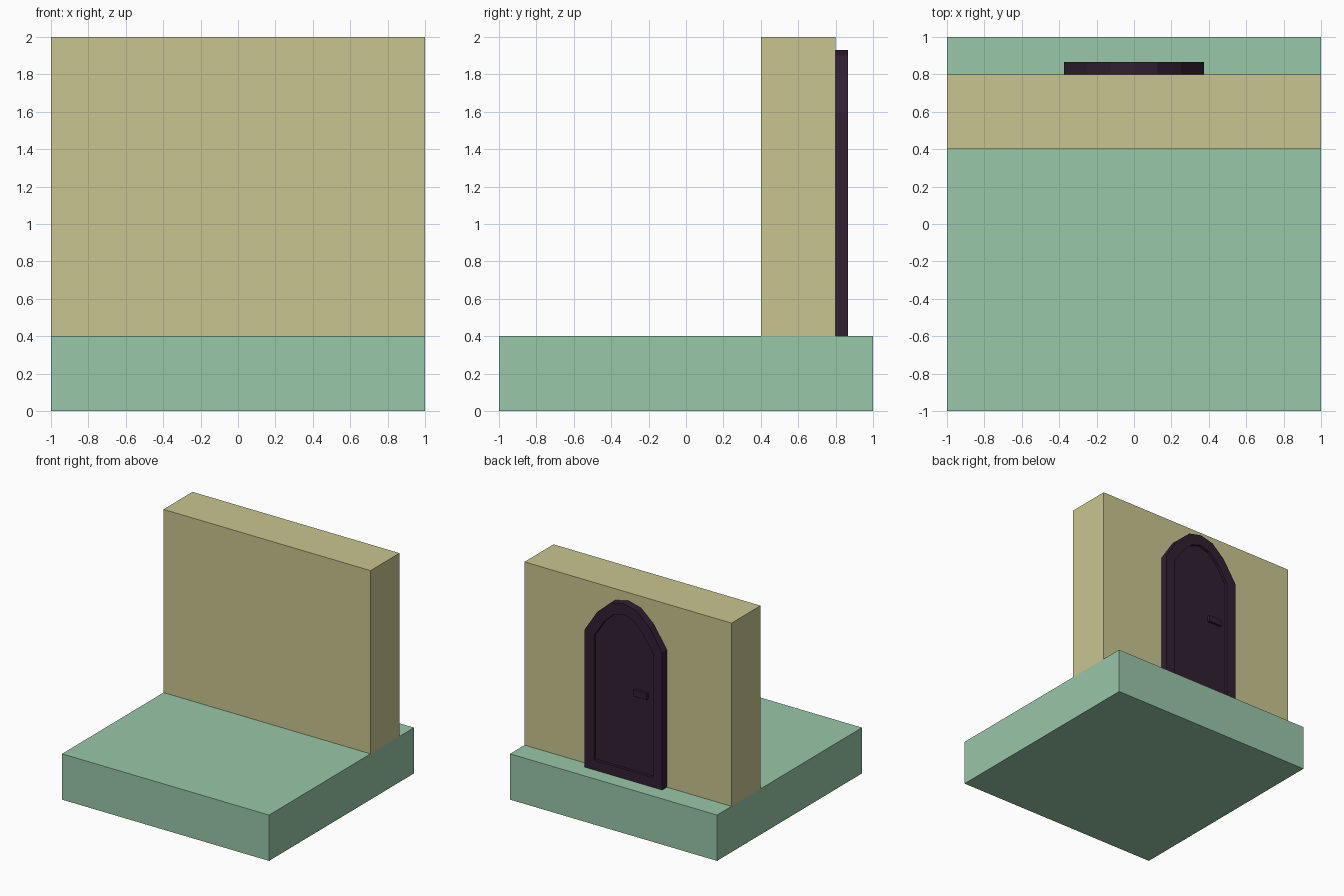
import bpy, bmesh

if "Cube" in bpy.data.objects:
    bpy.data.objects.remove(bpy.data.objects["Cube"])


def material(name, r, g, b):
    def lin(c):
        c /= 255
        return c / 12.92 if c <= 0.04045 else ((c + 0.055) / 1.055) ** 2.4
    m = bpy.data.materials.new(name)
    m.diffuse_color = (lin(r), lin(g), lin(b), 1)
    m.use_nodes = True
    m.node_tree.nodes["Principled BSDF"].inputs["Base Color"].default_value = m.diffuse_color
    return m


def finish(name, bm, mat):
    bmesh.ops.recalc_face_normals(bm, faces=bm.faces)
    me = bpy.data.meshes.new(name)
    bm.to_mesh(me)
    bm.free()
    me.materials.append(mat)
    ob = bpy.data.objects.new(name, me)
    bpy.context.collection.objects.link(ob)
    return ob


def box(name, lo, hi, mat):
    bm = bmesh.new()
    bmesh.ops.create_cube(bm, size=1)
    for v in bm.verts:
        for i in range(3):
            v.co[i] = lo[i] if v.co[i] < 0 else hi[i]
    return finish(name, bm, mat)


def arch(half, bottom):
    # mirror the right half of an arched outline, apex at x = 0
    return [(x, z) for x, z in [(half[0][0], bottom)] + half] + \
           [(-x, z) for x, z in half[-2::-1] + [(half[0][0], bottom)]]


green = material("pale green", 152, 199, 168)
tan = material("tan", 201, 197, 144)
plum = material("dark plum", 50, 31, 50)

# floor slab and wall
box("floor", (-1, -1, 0), (1, 1, 0.4), green)
box("wall", (-1, 0.4, 0.4), (1, 0.8, 2), tan)

# arched door: outer frame with a recessed panel
outer = arch([(0.375, 1.6), (0.25, 1.79), (0.125, 1.9), (0, 1.93)], 0.4)
inner = arch([(0.285, 1.57), (0.19, 1.715), (0.095, 1.805), (0, 1.835)], 0.485)
bm = bmesh.new()
rings = [[bm.verts.new((x, y, z)) for x, z in pts]
         for pts, y in ((outer, 0.8), (outer, 0.865), (inner, 0.865), (inner, 0.84))]
n = len(outer)
for a, b in zip(rings, rings[1:]):
    for i in range(n):
        j = (i + 1) % n
        bm.faces.new((a[i], a[j], b[j], b[i]))
bm.faces.new(rings[0])
bm.faces.new(rings[-1])
finish("door", bm, plum)

# handle
box("door_handle", (-0.225, 0.84, 1.145), (-0.095, 0.864, 1.2), plum)
